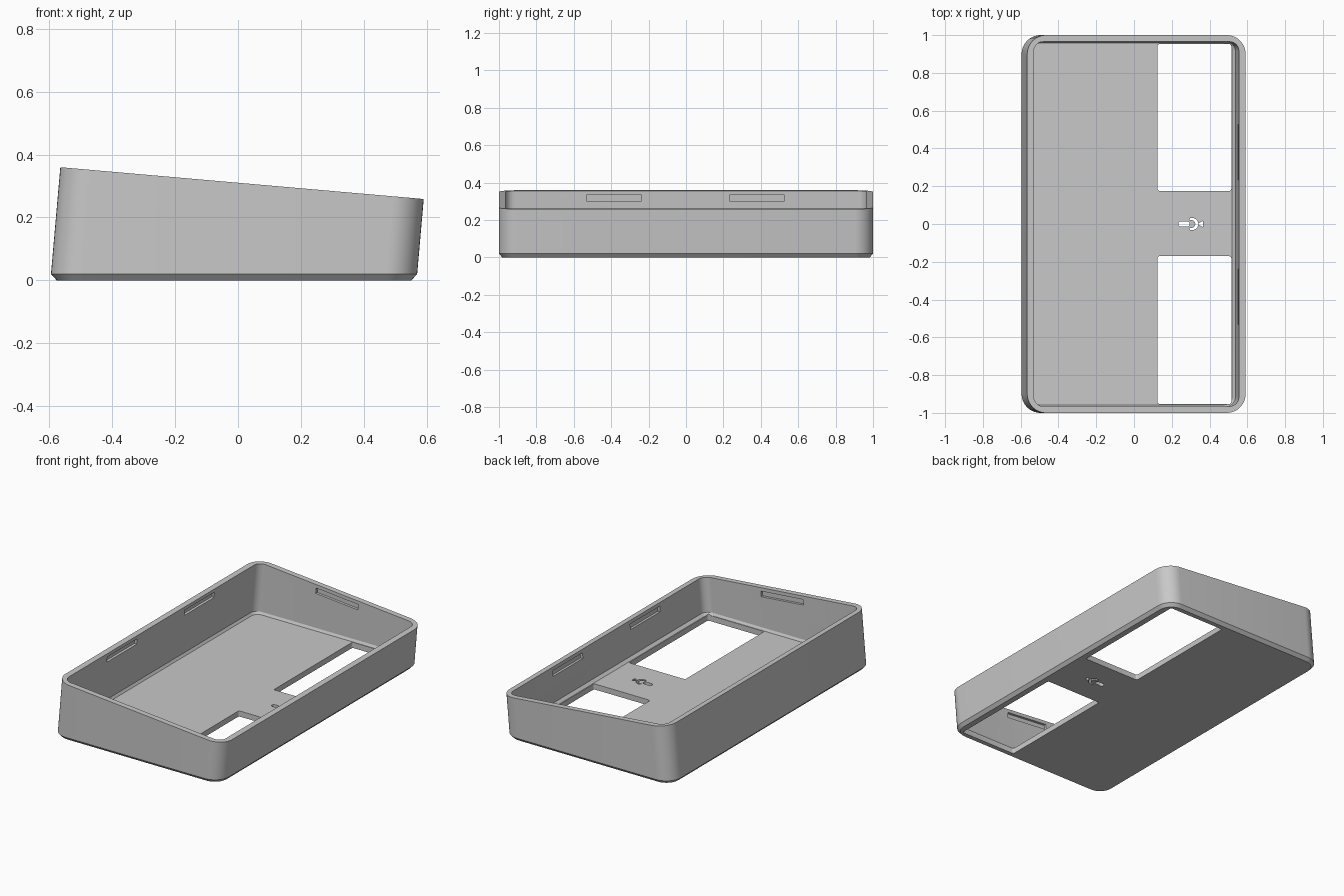
import bpy, bmesh, math
from mathutils import Matrix, Vector

if "Cube" in bpy.data.objects:
    bpy.data.objects.remove(bpy.data.objects["Cube"], do_unlink=True)

TILT = math.radians(5)
TOP_MID = Vector((0.0135, 0, 0.309))       # centre of the sloping rim
UP = Vector((math.sin(TILT), 0, math.cos(TILT)))

grey = bpy.data.materials.new("plain grey")
grey.use_nodes = True
grey.diffuse_color = (0.58, 0.58, 0.58, 1)
grey.node_tree.nodes["Principled BSDF"].inputs["Base Color"].default_value = (0.58, 0.58, 0.58, 1)


def rounded(x0, x1, y0, y1, r, steps=10):
    """Outline of a rounded rectangle, counter-clockwise."""
    pts = []
    corners = [(x1 - r, y1 - r), (x0 + r, y1 - r), (x0 + r, y0 + r), (x1 - r, y0 + r)]
    for k, (cx, cy) in enumerate(corners):
        for i in range(steps + 1):
            a = math.pi / 2 * (k + i / steps)
            pts.append((cx + r * math.cos(a), cy + r * math.sin(a)))
    return pts


def loft(name, rings):
    """Closed solid skinned through rings of equal length."""
    bm = bmesh.new()
    loops = [[bm.verts.new(p) for p in ring] for ring in rings]
    for a, b in zip(loops, loops[1:]):
        for i in range(len(a)):
            j = (i + 1) % len(a)
            bm.faces.new((a[i], a[j], b[j], b[i]))
    bm.faces.new(loops[0][::-1])
    bm.faces.new(loops[-1])
    bmesh.ops.recalc_face_normals(bm, faces=bm.faces[:])
    mesh = bpy.data.meshes.new(name)
    bm.to_mesh(mesh)
    bm.free()
    mesh.materials.append(grey)
    ob = bpy.data.objects.new(name, mesh)
    bpy.context.collection.objects.link(ob)
    return ob


def flat(pts, z):
    return [Vector((x, y, z)) for x, y in pts]


def to_rim(ring, extra=0.0):
    """Slide each point along the leaning wall up to the rim plane."""
    return [p + UP * ((TOP_MID - p).dot(UP) + extra) for p in ring]


def prism(name, pts, z0=-0.1, z1=0.1):
    return loft(name, [flat(pts, z0), flat(pts, z1)])


# Outer shell: chamfered foot and leaning walls
base = flat(rounded(-0.595, 0.57, -1, 1, 0.1), 0.02)
foot = flat(rounded(-0.577, 0.552, -0.982, 0.982, 0.082), 0)
tray = loft("tray", [foot, base, to_rim(base)])

# Cavity with a small chamfer around the floor
wall = flat(rounded(-0.557, 0.537, -0.965, 0.965, 0.05), 0.05)
floor = flat(rounded(-0.547, 0.52, -0.957, 0.957, 0.042), 0.035)
cutters = [loft("cavity_cutter", [floor, wall, to_rim(wall, 0.1)])]

# Two floor windows
for y0, y1 in ((0.175, 0.953), (-0.953, -0.17)):
    cutters.append(prism("window_cutter", rounded(0.125, 0.515, y0, y1, 0.012, 4)))

# Small cable slot, curved hook and notch through the floor
cutters.append(prism("cable_slot_cutter", rounded(0.235, 0.294, -0.014, 0.014, 0.013, 4)))
angles = [math.radians(-100 + 20 * i) for i in range(11)]
arc = [(0.305 + 0.036 * math.cos(a), 0.033 * math.sin(a)) for a in angles]
arc += [(0.298 + 0.027 * math.cos(a), 0.022 * math.sin(a)) for a in reversed(angles)]
cutters.append(prism("hook_cutter", arc))
cutters.append(prism("notch_cutter", [(0.345, -0.006), (0.365, -0.016), (0.365, 0.016), (0.345, 0.006)]))

# Shallow latch recesses just under the rim: two per long wall, one per short wall
rim_frame = Matrix.Translation(TOP_MID) @ Matrix.Rotation(TILT, 4, 'Y')


def recess(cx, cy, hx, hy):
    ob = prism("latch_recess_cutter", [(cx - hx, cy - hy), (cx + hx, cy - hy),
                                       (cx + hx, cy + hy), (cx - hx, cy + hy)], -0.056, -0.022)
    ob.data.transform(rim_frame)
    cutters.append(ob)


for side in (-1, 1):
    for cy in (-0.385, 0.38):
        recess(side * 0.54, cy, 0.021, 0.147)
    recess(0, side * 0.96, 0.147, 0.021)

# Cut everything out, then bake the result
for c in cutters:
    mod = tray.modifiers.new(c.name, 'BOOLEAN')
    mod.operation = 'DIFFERENCE'
    mod.solver = 'EXACT'
    mod.object = c
bpy.context.view_layer.update()
baked = bpy.data.meshes.new_from_object(tray.evaluated_get(bpy.context.evaluated_depsgraph_get()))
tray.modifiers.clear()
tray.data = baked
for c in cutters:
    bpy.data.objects.remove(c, do_unlink=True)

bpy.ops.object.select_all(action='DESELECT')
tray.select_set(True)
bpy.context.view_layer.objects.active = tray
bpy.ops.object.shade_smooth_by_angle(angle=math.radians(25))
